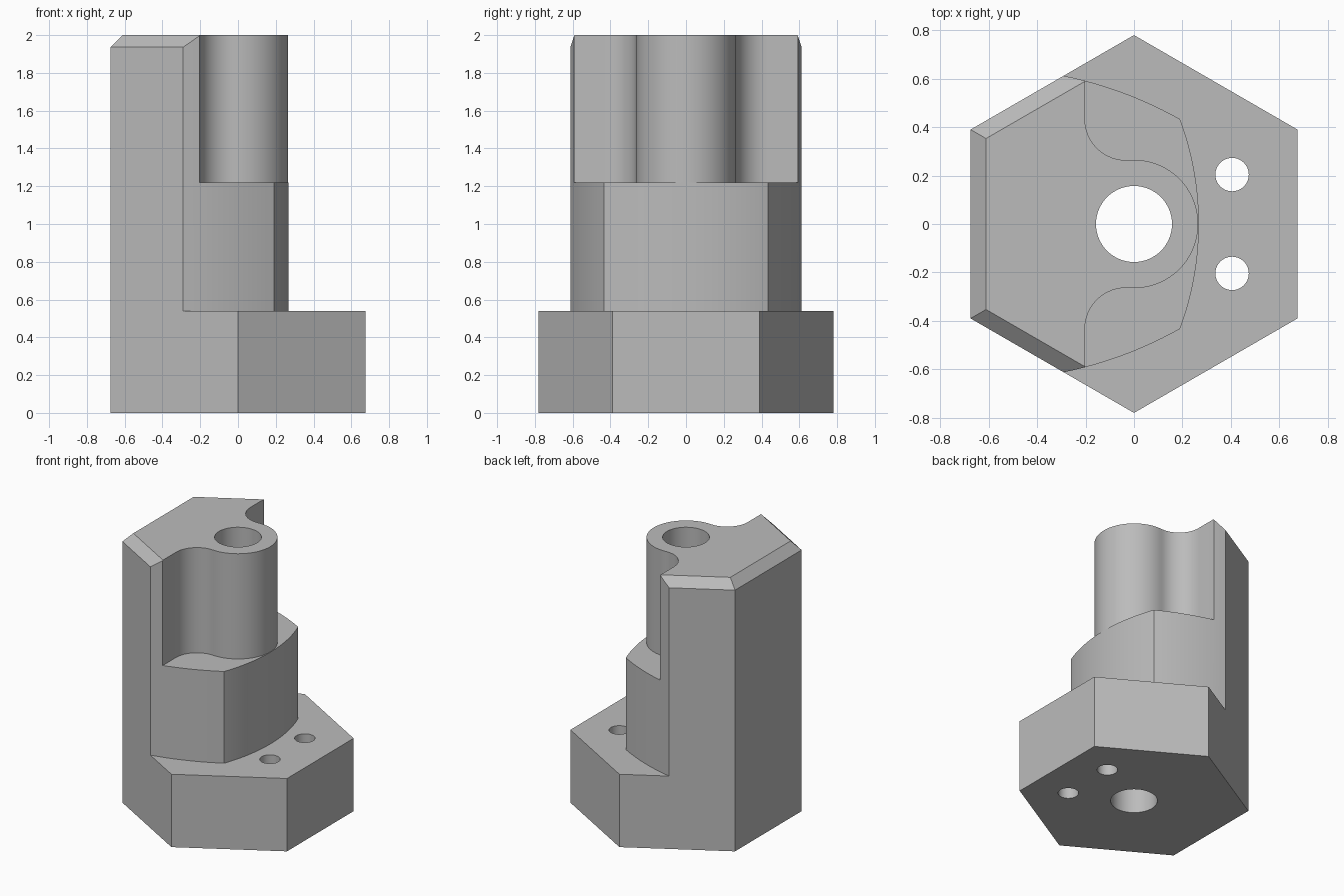
import bpy
import bmesh
from math import atan2, cos, hypot, pi, radians, sin

if "Cube" in bpy.data.objects:
    bpy.data.objects.remove(bpy.data.objects["Cube"], do_unlink=True)

grey = bpy.data.materials.new("matte grey")
grey.use_nodes = True
grey.diffuse_color = (0.5, 0.5, 0.5, 1)
grey.node_tree.nodes["Principled BSDF"].inputs["Base Color"].default_value = (0.5, 0.5, 0.5, 1)


def prism(name, outline, bottom, top, bevel=0):
    """Extrude an anticlockwise outline, optionally chamfering its top rim."""
    bm = bmesh.new()
    face = bm.faces.new([bm.verts.new((x, y, bottom)) for x, y in outline])
    cap = bmesh.ops.extrude_face_region(bm, geom=[face])["geom"]
    bmesh.ops.translate(bm, vec=(0, 0, top - bottom),
                        verts=[v for v in cap if isinstance(v, bmesh.types.BMVert)])
    bmesh.ops.recalc_face_normals(bm, faces=bm.faces)
    if bevel:
        rim = [e for e in bm.edges if all(v.co.z > top - 0.01 for v in e.verts)]
        bmesh.ops.bevel(bm, geom=rim, offset=bevel, segments=1, affect="EDGES")
    mesh = bpy.data.meshes.new(name)
    bm.to_mesh(mesh)
    bm.free()
    mesh.materials.append(grey)
    obj = bpy.data.objects.new(name, mesh)
    bpy.context.collection.objects.link(obj)
    return obj


def arc(cx, cy, r, start, end, steps):
    return [(cx + r * cos(start + (end - start) * i / steps),
             cy + r * sin(start + (end - start) * i / steps)) for i in range(steps + 1)]


def bow(a, b, rise, steps=12):
    """Arc from a to b that bulges to the right of its direction by rise."""
    dx, dy = b[0] - a[0], b[1] - a[1]
    chord = hypot(dx, dy)
    r = (chord ** 2 / 4 + rise ** 2) / (2 * rise)
    nx, ny = dy / chord, -dx / chord
    cx = (a[0] + b[0]) / 2 - nx * (r - rise)
    cy = (a[1] + b[1]) / 2 - ny * (r - rise)
    start = atan2(a[1] - cy, a[0] - cx)
    end = atan2(b[1] - cy, b[0] - cx)
    return arc(cx, cy, r, start, end, steps)


def mirrored(half):
    """Complete a path that ends on y = 0 with its mirror image."""
    return half + [(x, -y) for x, y in reversed(half) if abs(y) > 1e-5]


def cut(body, cutter):
    cutter.hide_render = True
    mod = body.modifiers.new("cut", "BOOLEAN")
    mod.operation = "DIFFERENCE"
    mod.solver = "EXACT"
    mod.object = cutter
    bpy.context.view_layer.objects.active = body
    bpy.ops.object.modifier_apply(modifier=mod.name)
    bpy.data.objects.remove(cutter, do_unlink=True)


# Hexagonal blank with a chamfered top
hexagon = [(0, -0.78), (0.675, -0.39), (0.675, 0.39), (0, 0.78), (-0.675, 0.39), (-0.675, -0.39)]
body = prism("hexagonal_stepped_body", hexagon, 0, 2, 0.064)
outside = [(1, 1), (1, -1)]

# Middle step: two shallow side curves and a bowed nose
side = bow((-0.29, -0.612), (0.19, -0.433), 0.02)
nose = bow((0.19, -0.433), (0.19, 0.433), 0.078, 32)
path = side + nose[1:-1] + [(x, -y) for x, y in reversed(side)]
cut(body, prism("step_cutter", [(-0.29, -1)] + path + [(-0.29, 1)] + outside, 0.54, 2.2))

# Upper step: round post blended by fillets into the flat back wall
post, fillet, wall = 0.265, 0.17, -0.203
cx = wall + fillet
cy = -((post + fillet) ** 2 - cx ** 2) ** 0.5
meet = atan2(cy, cx)
half = [(wall, -1)]
half += arc(cx, cy, fillet, pi, meet + pi, 16)
half += arc(0, 0, post, meet, 0, 24)[1:]
cut(body, prism("post_cutter", mirrored(half) + outside, 1.22, 2.3))

# Central bore and two small mounting holes
for x, y, r, steps in ((0, 0, 0.157, 64), (0.405, 0.204, 0.069, 40), (0.405, -0.204, 0.069, 40)):
    cut(body, prism("hole_cutter", arc(x, y, r, 0, 2 * pi, steps)[:-1], -0.2, 2.4))

bpy.ops.object.select_all(action="DESELECT")
body.select_set(True)
bpy.context.view_layer.objects.active = body
bpy.ops.object.shade_smooth_by_angle(angle=radians(25))
